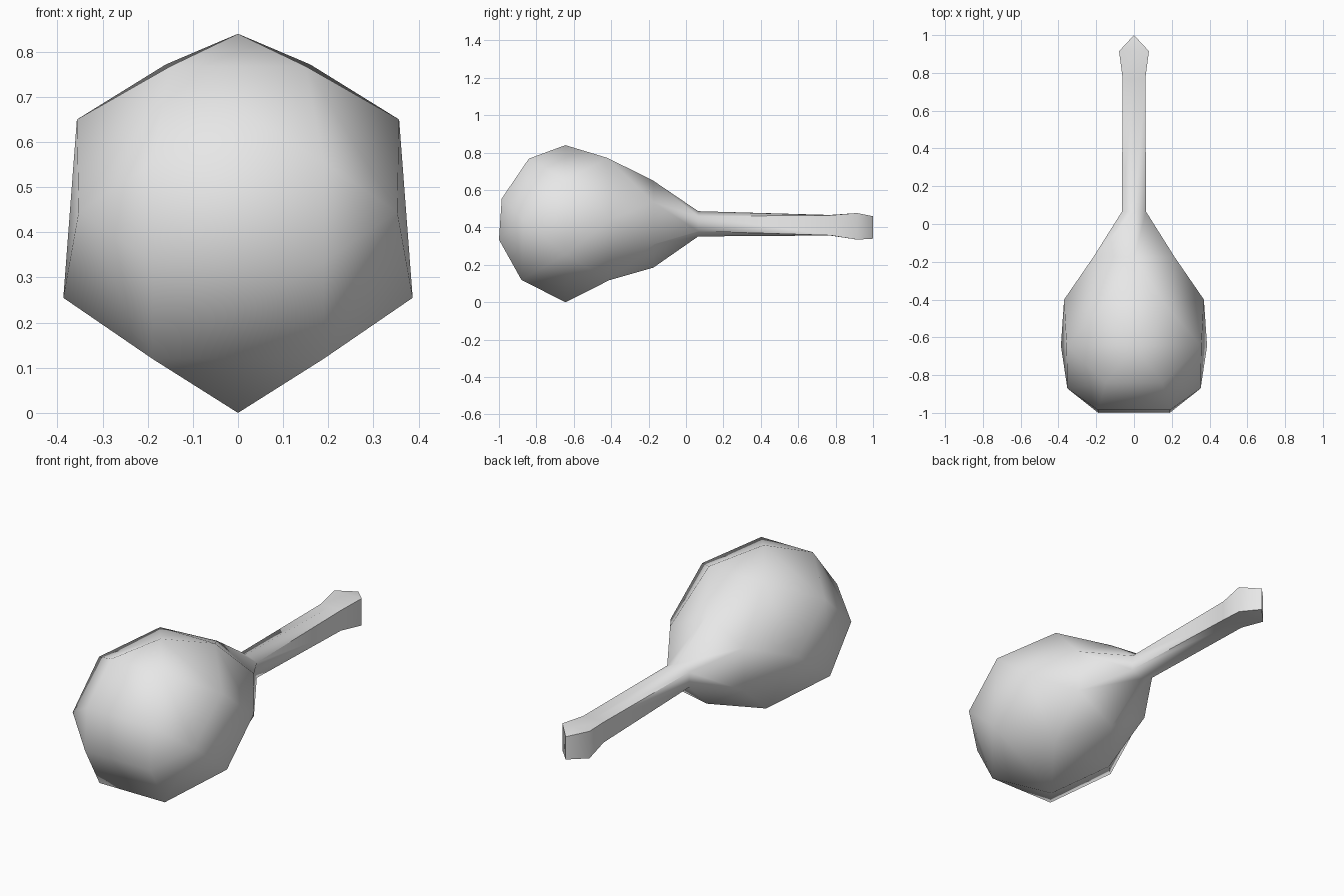
import bpy, bmesh

if "Cube" in bpy.data.objects:
    bpy.data.objects.remove(bpy.data.objects["Cube"])

bm = bmesh.new()


def ring(half, pointed):
    """Six-sided section from its right half; pointed rings have a vertex on top and bottom."""
    left = [(-x, y, z) for x, y, z in reversed(half[1:-1] if pointed else half)]
    return [bm.verts.new(p) for p in half + left]


def pointed(y, top, upper, lower, bottom):
    return ring([(0, y, top), (upper[0], y, upper[1]), (lower[0], y, lower[1]), (0, y, bottom)], True)


def quads(a, b):
    for k in range(6):
        n = (k + 1) % 6
        bm.faces.new((a[k], a[n], b[n], b[k]))


def staggered(p, f):
    """Triangle band between a pointed ring and a ring turned by half a side."""
    for k in range(6):
        n = (k + 1) % 6
        bm.faces.new((p[k], f[k], p[n]))
        bm.faces.new((f[k], f[n], p[n]))


# Rounded head
front = ring([(0.19, -0.985, 0.555), (0.19, -1.0, 0.335)], False)
r1 = ring([(0.15, -0.84, 0.768), (0.353, -0.87, 0.445), (0.19, -0.88, 0.12)], False)
r2 = pointed(-0.645, 0.84, (0.357, 0.65), (0.387, 0.255), 0.0)
r3 = ring([(0.16, -0.42, 0.772), (0.37, -0.4, 0.445), (0.18, -0.41, 0.118)], False)
r4 = pointed(-0.175, 0.65, (0.215, 0.535), (0.215, 0.31), 0.185)

# Front cap: a rectangle joined to the first ring
ur, lr, ll, ul = front
bm.faces.new(front)
bm.faces.new((ur, ul, r1[5], r1[0]))
bm.faces.new((lr, ll, r1[3], r1[2]))
for up, low, (a, b, c) in ((ur, lr, r1[0:3]), (ul, ll, r1[5:2:-1])):
    bm.faces.new((up, a, b))
    bm.faces.new((up, b, low))
    bm.faces.new((low, b, c))

staggered(r2, r1)
staggered(r2, r3)
staggered(r4, r3)

# Handle, flaring toward the end
neck = pointed(0.065, 0.487, (0.064, 0.46), (0.064, 0.38), 0.352)
grip = pointed(0.77, 0.467, (0.06, 0.465), (0.06, 0.358), 0.357)
flare = pointed(0.915, 0.477, (0.079, 0.477), (0.079, 0.335), 0.335)
quads(r4, neck)
quads(neck, grip)
quads(grip, flare)

# Wedge tip with an upright edge
t = bm.verts.new((0, 1, 0.46))
b = bm.verts.new((0, 1, 0.34))
for u, l in ((1, 2), (5, 4)):
    bm.faces.new((flare[0], flare[u], t))
    bm.faces.new((flare[3], flare[l], b))
    bm.faces.new((flare[u], flare[l], b, t))

bmesh.ops.recalc_face_normals(bm, faces=bm.faces[:])
mesh = bpy.data.meshes.new("head_and_handle")
bm.to_mesh(mesh)
bm.free()

mat = bpy.data.materials.new("light_grey")
mat.diffuse_color = (0.8, 0.8, 0.8, 1)
mat.use_nodes = True
mat.node_tree.nodes["Principled BSDF"].inputs["Base Color"].default_value = mat.diffuse_color
mesh.materials.append(mat)

obj = bpy.data.objects.new("head_and_handle", mesh)
bpy.context.collection.objects.link(obj)
bpy.context.view_layer.objects.active = obj
obj.select_set(True)
bpy.ops.object.shade_smooth_by_angle(angle=1.05)
